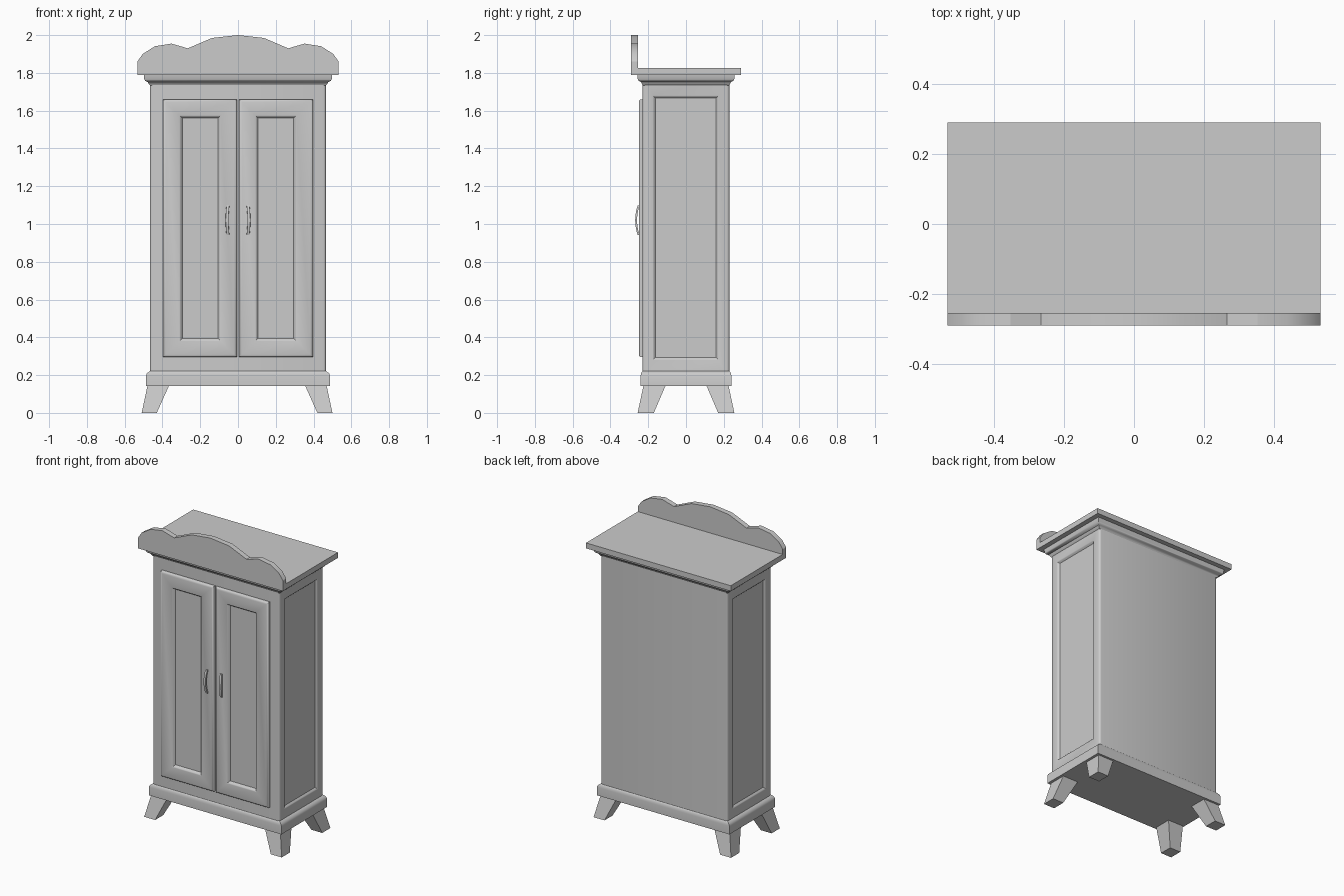
import bpy
import bmesh
from math import radians
from mathutils import Vector

cube = bpy.data.objects.get("Cube")
if cube:
    bpy.data.objects.remove(cube, do_unlink=True)

paint = bpy.data.materials.new("grey paint")
paint.use_nodes = True
GREY = (0.6, 0.6, 0.6, 1)
paint.diffuse_color = GREY
paint.node_tree.nodes["Principled BSDF"].inputs["Base Color"].default_value = GREY


def finish(name, bm, smooth=40):
    """Turn a bmesh into a painted object."""
    bmesh.ops.recalc_face_normals(bm, faces=bm.faces)
    mesh = bpy.data.meshes.new(name)
    bm.to_mesh(mesh)
    bm.free()
    mesh.materials.append(paint)
    obj = bpy.data.objects.new(name, mesh)
    bpy.context.collection.objects.link(obj)
    bpy.ops.object.select_all(action="DESELECT")
    obj.select_set(True)
    bpy.context.view_layer.objects.active = obj
    bpy.ops.object.shade_smooth_by_angle(angle=radians(smooth))
    return obj


def loft(name, levels):
    """Skin rectangles given as (z, x0, x1, y0, y1), bottom to top."""
    bm = bmesh.new()
    rings = [[bm.verts.new(p) for p in ((a, c, z), (b, c, z), (b, d, z), (a, d, z))]
             for z, a, b, c, d in levels]
    for low, high in zip(rings, rings[1:]):
        for i in range(4):
            j = (i + 1) % 4
            bm.faces.new((low[i], low[j], high[j], high[i]))
    bm.faces.new(rings[0])
    bm.faces.new(rings[-1])
    return finish(name, bm)


def box(lo, hi):
    bm = bmesh.new()
    bmesh.ops.create_cube(bm, size=1)
    for v in bm.verts:
        v.co = [l + (c + 0.5) * (h - l) for c, l, h in zip(v.co, lo, hi)]
    return bm


def facing(bm, direction):
    bm.normal_update()
    return max(bm.faces, key=lambda f: (f.normal.dot(direction) > 0.99) * f.calc_area())


def recess(bm, direction, axis, span, heights, steps):
    """Inset a panel to the given bounds, then step inward by (margin, depth)."""
    face = facing(bm, direction)
    bmesh.ops.inset_region(bm, faces=[face], thickness=0.02)
    mid = face.calc_center_median()
    for v in face.verts:
        v.co[axis] = span[v.co[axis] > mid[axis]]
        v.co.z = heights[v.co.z > mid.z]
    for margin, depth in steps:
        bmesh.ops.inset_region(bm, faces=[face], thickness=margin, use_even_offset=True)
        for v in face.verts:
            v.co -= direction * depth


# Cabinet body with rounded upright corners and a sunken panel on each side
bm = box((-0.466, -0.23, 0.18), (0.466, 0.23, 1.78))
uprights = [e for e in bm.edges if abs(e.verts[0].co.z - e.verts[1].co.z) > 1]
bmesh.ops.bevel(bm, geom=uprights, offset=0.014, segments=3, profile=0.5, affect="EDGES")
for s in (-1, 1):
    recess(bm, Vector((s, 0, 0)), 1, (-0.176, 0.174), (0.28, 1.68),
           ((0.006, 0.004), (0.008, 0.009)))
finish("cabinet_body", bm)

# Plinth and cornice mouldings
plinth = ((0.143, 0.487, 0.24), (0.197, 0.487, 0.24), (0.208, 0.483, 0.238),
          (0.216, 0.474, 0.234), (0.223, 0.464, 0.228))
cornice = ((1.733, 0.464, 0.228), (1.74, 0.472, 0.233), (1.752, 0.478, 0.239),
           (1.757, 0.49, 0.25), (1.765, 0.496, 0.255), (1.79, 0.499, 0.258))
top_board = ((1.79, 0.532, 0.29), (1.826, 0.532, 0.29))
for name, rows in (("plinth", plinth), ("cornice", cornice), ("top_board", top_board)):
    loft(name, [(z, -x, x, -y, y) for z, x, y in rows])

# Splayed tapering legs
for sx, side in ((-1, "right"), (1, "left")):
    for sy, end in ((-1, "front"), (1, "back")):
        levels = []
        for z, x0, x1, y0, y1 in ((0, 0.425, 0.505, 0.17, 0.256),
                                  (0.145, 0.36, 0.474, 0.108, 0.225)):
            levels.append((z, *sorted((sx * x0 - 0.005, sx * x1 - 0.005)),
                           *sorted((sy * y0, sy * y1))))
        loft(f"{end}_{side}_leg", levels)

# Doors with softened front edges and sunken panels, and bowed handles
for s, side in ((-1, "right"), (1, "left")):
    bm = box((min(s * 0.006, s * 0.397), -0.25, 0.295),
             (max(s * 0.006, s * 0.397), -0.22, 1.66))
    front = facing(bm, Vector((0, -1, 0)))
    bmesh.ops.bevel(bm, geom=list(front.edges), offset=0.014, segments=3,
                    profile=0.5, affect="EDGES")
    recess(bm, Vector((0, -1, 0)), 0, sorted((s * 0.092, s * 0.31)), (0.38, 1.575),
           ((0.006, 0.004), (0.009, 0.012)))
    finish(f"{side}_door", bm)

    bm = bmesh.new()
    rings = []
    for i in range(9):
        t = i / 4 - 1
        bow = 1 - t * t
        x, y, z = s * (0.053 + 0.005 * bow), -0.25 - 0.013 * bow, 1.02 + 0.078 * t
        rings.append([bm.verts.new((x + dx, y + dy, z)) for dx, dy in
                      ((-0.008, 0.004), (0.008, 0.004), (0.007, -0.006), (-0.007, -0.006))])
    for low, high in zip(rings, rings[1:]):
        for i in range(4):
            j = (i + 1) % 4
            bm.faces.new((low[i], low[j], high[j], high[i]))
    bm.faces.new(rings[0])
    bm.faces.new(rings[-1])
    finish(f"{side}_handle", bm)

# Scalloped crest board along the front of the top
half = ((0.532, 1.82), (0.532, 1.86), (0.505, 1.9), (0.44, 1.941), (0.352, 1.955),
        (0.266, 1.93), (0.137, 1.985))
outline = [(-x, z) for x, z in half] + [(0, 2.0)] + [(x, z) for x, z in reversed(half)]
bm = bmesh.new()
board = bm.faces.new([bm.verts.new((x, -0.29, z)) for x, z in outline])
pushed = bmesh.ops.extrude_face_region(bm, geom=[board])
for v in pushed["geom"]:
    if isinstance(v, bmesh.types.BMVert):
        v.co.y = -0.254
finish("crest_board", bm, 25)
